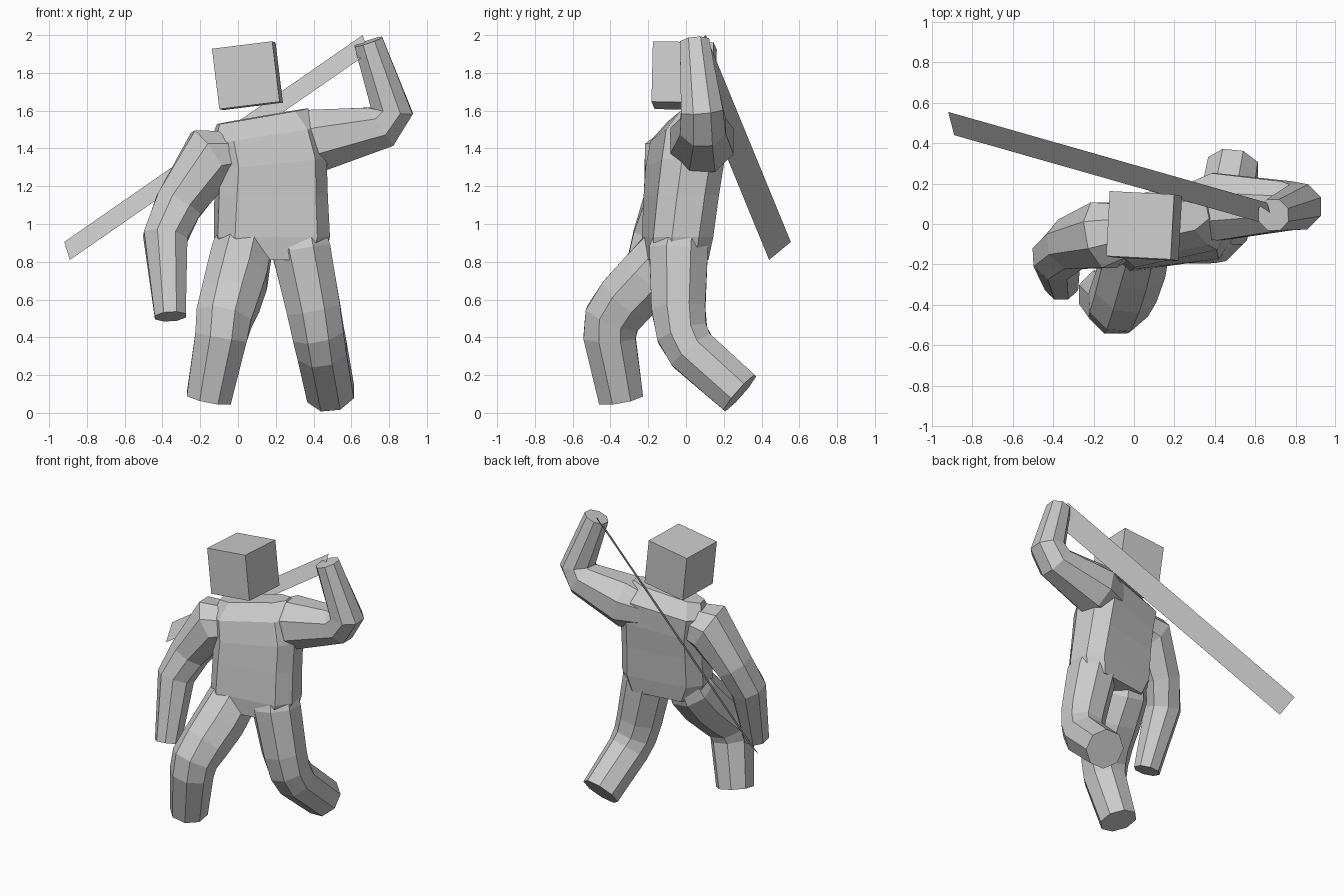
import bpy, bmesh
from math import cos, sin, pi, radians
from mathutils import Vector, Euler

if "Cube" in bpy.data.objects:
    bpy.data.objects.remove(bpy.data.objects["Cube"])


def finish(name, bm):
    mesh = bpy.data.meshes.new(name)
    bm.to_mesh(mesh)
    bm.free()
    obj = bpy.data.objects.new(name, mesh)
    bpy.context.collection.objects.link(obj)
    return obj


def loft(name, rings):
    """Closed flat-shaded skin through equal-sized rings of points."""
    bm = bmesh.new()
    loops = [[bm.verts.new(p) for p in ring] for ring in rings]
    n = len(loops[0])
    for a, b in zip(loops, loops[1:]):
        for i in range(n):
            j = (i + 1) % n
            bm.faces.new((a[i], a[j], b[j], b[i]))
    bm.faces.new(loops[0])
    bm.faces.new(loops[-1])
    bmesh.ops.recalc_face_normals(bm, faces=bm.faces)
    return finish(name, bm)


def limb(name, path, ref, phase=pi / 8):
    """Eight-sided tube along (x, y, z, radius) points."""
    pts = [Vector(p[:3]) for p in path]
    rings = []
    for i, p in enumerate(pts):
        t = Vector()
        if i:
            t += (p - pts[i - 1]).normalized()
        if i < len(pts) - 1:
            t += (pts[i + 1] - p).normalized()
        t.normalize()
        u = (Vector(ref) - t * t.dot(Vector(ref))).normalized()
        v = t.cross(u)
        r = path[i][3] * 1.05
        rings.append([p + r * (u * cos(phase + k * pi / 4) + v * sin(phase + k * pi / 4))
                      for k in range(8)])
    return loft(name, rings)


def torso_ring(cx, cy, cz, hw, hd, yaw, roll):
    """Rectangle with chamfered corners, turned and tilted with the body."""
    a = radians(yaw)
    cw, cd = hw - 0.08, hd * 0.45
    flat = [(hw, -cd), (hw, cd), (cw, hd), (-cw, hd),
            (-hw, cd), (-hw, -cd), (-cw, -hd), (cw, -hd)]
    return [Vector((cx + u * cos(a) - v * sin(a), cy + u * sin(a) + v * cos(a), cz + u * roll))
            for u, v in flat]


# Torso, twisted so one shoulder leads
body = loft("body", [torso_ring(*s) for s in (
    (.19, -.05, .81, .26, .145, 8, 0),
    (.18, -.045, .93, .30, .16, 8, 0),
    (.175, -.025, 1.15, .292, .165, 10, 0),
    (.172, -.005, 1.32, .288, .17, 12, .1),
    (.14, .01, 1.47, .28, .16, 12, .15),
    (.13, .01, 1.57, .24, .075, 12, .17))])

parts = [
    # Hanging arm
    limb("lowered_arm", [(.06, -.01, 1.38, .11), (-.15, -.055, 1.35, .17), (-.315, -.10, 1.10, .13),
                         (-.385, -.165, .93, .12), (-.358, -.295, .51, .085)], (0, 1, 0)),
    # Arm raised over the shoulder
    limb("raised_arm", [(.15, .05, 1.40, .10), (.41, .085, 1.44, .172), (.755, .09, 1.515, .125),
                        (.815, .085, 1.60, .115), (.69, .045, 1.965, .08)], (0, 1, 0)),
    # Leg stepping forward
    limb("forward_leg", [(.06, .01, 1.08, .10), (.02, -.09, .85, .16), (-.005, -.20, .72, .166),
                         (-.04, -.315, .60, .16), (-.075, -.39, .50, .152), (-.09, -.405, .40, .142),
                         (-.155, -.345, .075, .122)], (1, 0, 0)),
    # Leg trailing behind
    limb("trailing_leg", [(.30, .0, 1.15, .10), (.335, -.04, .86, .16), (.40, -.04, .55, .147),
                          (.425, -.02, .42, .14), (.445, .03, .33, .135), (.49, .285, .105, .128)],
         (1, 0, 0))]

# Join limbs and torso into one skin
bpy.context.view_layer.objects.active = body
for part in parts:
    mod = body.modifiers.new("join", 'BOOLEAN')
    mod.operation = 'UNION'
    mod.solver = 'EXACT'
    mod.object = part
    bpy.ops.object.modifier_apply(modifier=mod.name)
    bpy.data.objects.remove(part)

# Tilted cube head
bm = bmesh.new()
bmesh.ops.create_cube(bm, size=.322)
head = finish("head", bm)
head.location = (.05, -.01, 1.785)
head.rotation_euler = Euler((radians(-1), radians(-7), radians(-3)))

# Flat blade slung behind the back
bm = bmesh.new()
tip, hilt, width = Vector((-.92, .555, .905)), Vector((.66, .105, 2.0)), Vector((.03, -.115, -.095))
bm.faces.new([bm.verts.new(p) for p in (tip, hilt, hilt + width, tip + width)])
finish("blade", bm)
